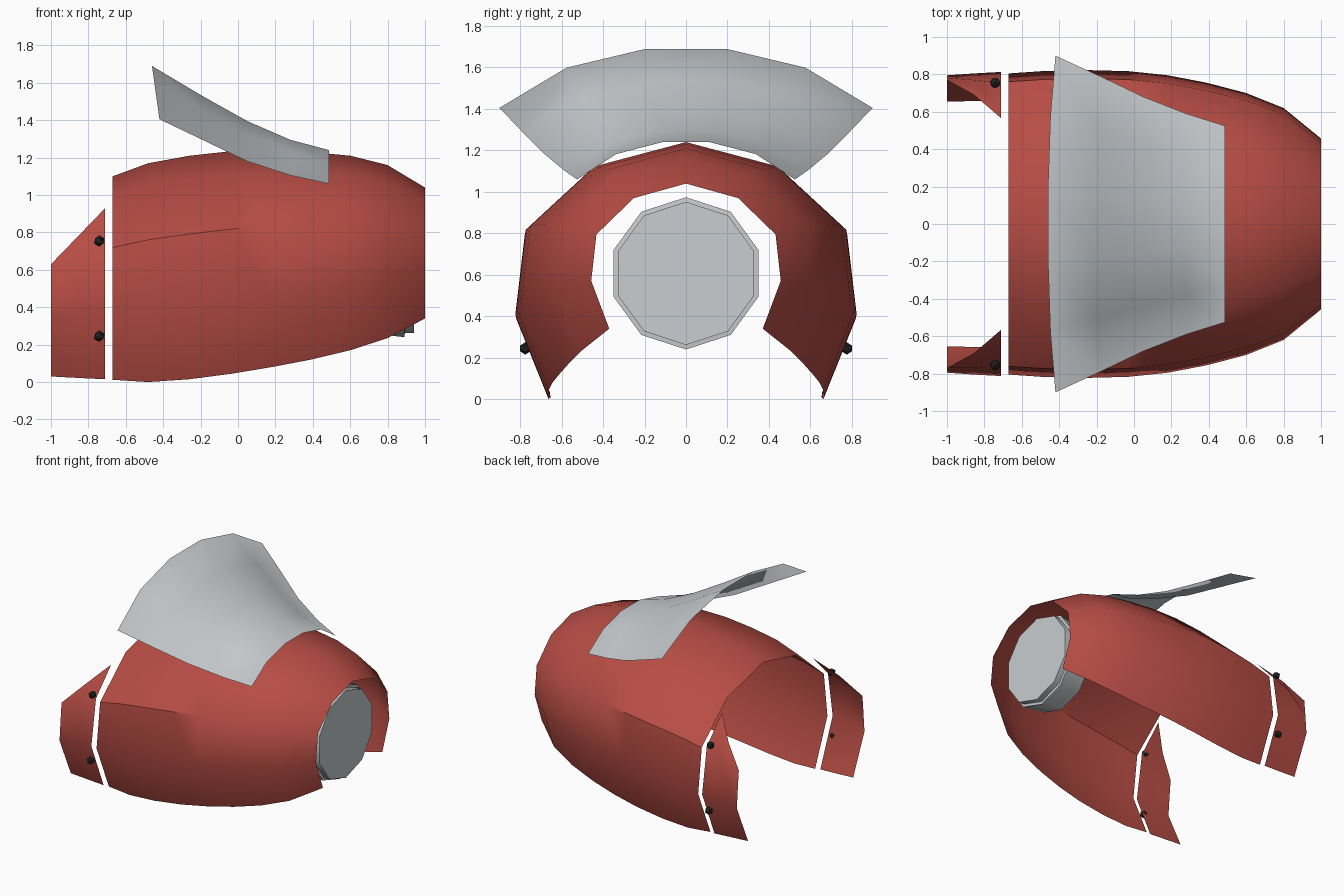
import bpy, bmesh, math

if "Cube" in bpy.data.objects:
    bpy.data.objects.remove(bpy.data.objects["Cube"], do_unlink=True)


def material(name, rgb):
    m = bpy.data.materials.new(name)
    m.use_nodes = True
    m.diffuse_color = (*rgb, 1)
    bsdf = m.node_tree.nodes["Principled BSDF"]
    bsdf.inputs["Base Color"].default_value = (*rgb, 1)
    bsdf.inputs["Roughness"].default_value = 0.6
    return m


RED = material("red", (0.47, 0.073, 0.058))
GREY = material("light grey", (0.58, 0.61, 0.63))
BLACK = material("black", (0.02, 0.02, 0.022))


def finish(name, bm, mat, angle=50):
    mesh = bpy.data.meshes.new(name)
    bm.to_mesh(mesh)
    bm.free()
    mesh.materials.append(mat)
    mesh.polygons.foreach_set("use_smooth", [angle > 0] * len(mesh.polygons))
    if angle > 0:
        mesh.set_sharp_from_angle(angle=math.radians(angle))
    obj = bpy.data.objects.new(name, mesh)
    bpy.context.collection.objects.link(obj)
    return obj


def loft(rings, flip=False, closed=False):
    """Skin a list of equal-length point rings."""
    bm = bmesh.new()
    grid = [[bm.verts.new(p) for p in ring] for ring in rings]
    n = len(grid[0])
    for a, b in zip(grid, grid[1:]):
        for j in range(n if closed else n - 1):
            k = (j + 1) % n
            face = [a[j], a[k], b[k], b[j]]
            bm.faces.new(face[::-1] if flip else face)
    if closed:
        bm.faces.new(grid[0][::-1])
        bm.faces.new(grid[-1])
        bmesh.ops.recalc_face_normals(bm, faces=bm.faces[:])
    return bm


def mirrored(half):
    """Half section listed from its outer end to the middle."""
    return half + [(x, -y, z) for x, y, z in reversed(half) if y > 0]


# Body shell: one section scaled along x (width, top, bottom)
SECTION = [(0.81, 1), (1, 0.67), (0.945, 0.35), (0.55, 0.1), (0, 0)]
STATIONS = [
    (-0.67, 0.805, 1.10, 0.012), (-0.48, 0.818, 1.17, 0.0),
    (-0.26, 0.823, 1.21, 0.015), (-0.03, 0.817, 1.235, 0.045),
    (0.18, 0.795, 1.24, 0.08), (0.39, 0.755, 1.23, 0.12),
    (0.60, 0.70, 1.21, 0.17), (0.80, 0.62, 1.16, 0.235),
    (1.00, 0.457, 1.04, 0.34),
]
rings = [mirrored([(x, w * fy, top - (top - low) * fz) for fy, fz in SECTION])
         for x, w, top, low in STATIONS]
shell = finish("body_shell", loft(rings), RED)

# Hard crease along the rear shoulders
row = len(rings[0])
for edge in shell.data.edges:
    a, b = edge.vertices
    if a % row == b % row and a % row in (2, row - 3) and max(a, b) // row <= 4:
        edge.use_edge_sharp = True

# Rear cuffs with slanted tops, and their rivets
CUFF = [
    [(-1, 0.655, 0.03), (-1, 0.795, 0.34), (-1, 0.782, 0.5), (-1, 0.77, 0.63)],
    [(-0.855, 0.657, 0.022), (-0.855, 0.805, 0.37),
     (-0.855, 0.77, 0.66), (-0.855, 0.69, 0.78)],
    [(-0.71, 0.66, 0.015), (-0.71, 0.813, 0.38),
     (-0.71, 0.755, 0.735), (-0.71, 0.565, 0.93)],
]
for side, s in (("left", 1), ("right", -1)):
    # the model faces -y, so +y lies at its back
    place = "back" if s > 0 else "front"
    pts = [[(x, s * y, z) for x, y, z in ring] for ring in CUFF]
    finish(f"{place}_cuff", loft(pts, flip=s < 0), RED)
    for level, y, z in (("upper", 0.755, 0.755), ("lower", 0.775, 0.245)):
        bm = bmesh.new()
        bmesh.ops.create_icosphere(bm, subdivisions=1, radius=0.03)
        bmesh.ops.translate(bm, verts=bm.verts, vec=(-0.742, s * y, z))
        finish(f"{place}_{level}_rivet", bm, BLACK, 0)

# Flared collar: x, half width, edge height, middle height, sweep
COLLAR = [(-0.42, 0.9, 1.405, 1.69, -0.04), (-0.18, 0.79, 1.29, 1.535, -0.02),
          (0.05, 0.68, 1.18, 1.395, 0), (0.28, 0.59, 1.105, 1.295, 0),
          (0.487, 0.525, 1.06, 1.24, 0)]
rings = [mirrored([(x + sweep * f, w * fy, low + (top - low) * f)
                   for fy, f in ((1, 0), (0.64, 0.68), (0.215, 1))])
         for x, w, low, top, sweep in COLLAR]
bm = loft(rings)
bmesh.ops.solidify(bm, geom=bm.faces[:], thickness=0.012)
bmesh.ops.recalc_face_normals(bm, faces=bm.faces[:])
finish("flared_collar", bm, GREY)

# Ten-sided plug in the nose with a stepped rim
PLUG = [(0.70, 0.345), (0.89, 0.367), (0.892, 0.345), (0.94, 0.345)]
turn = [math.radians(36 * i) for i in range(10)]
rings = [[(x, r * math.sin(t), 0.607 + r * math.cos(t)) for t in turn]
         for x, r in PLUG]
finish("nose_plug", loft(rings, closed=True), GREY)
